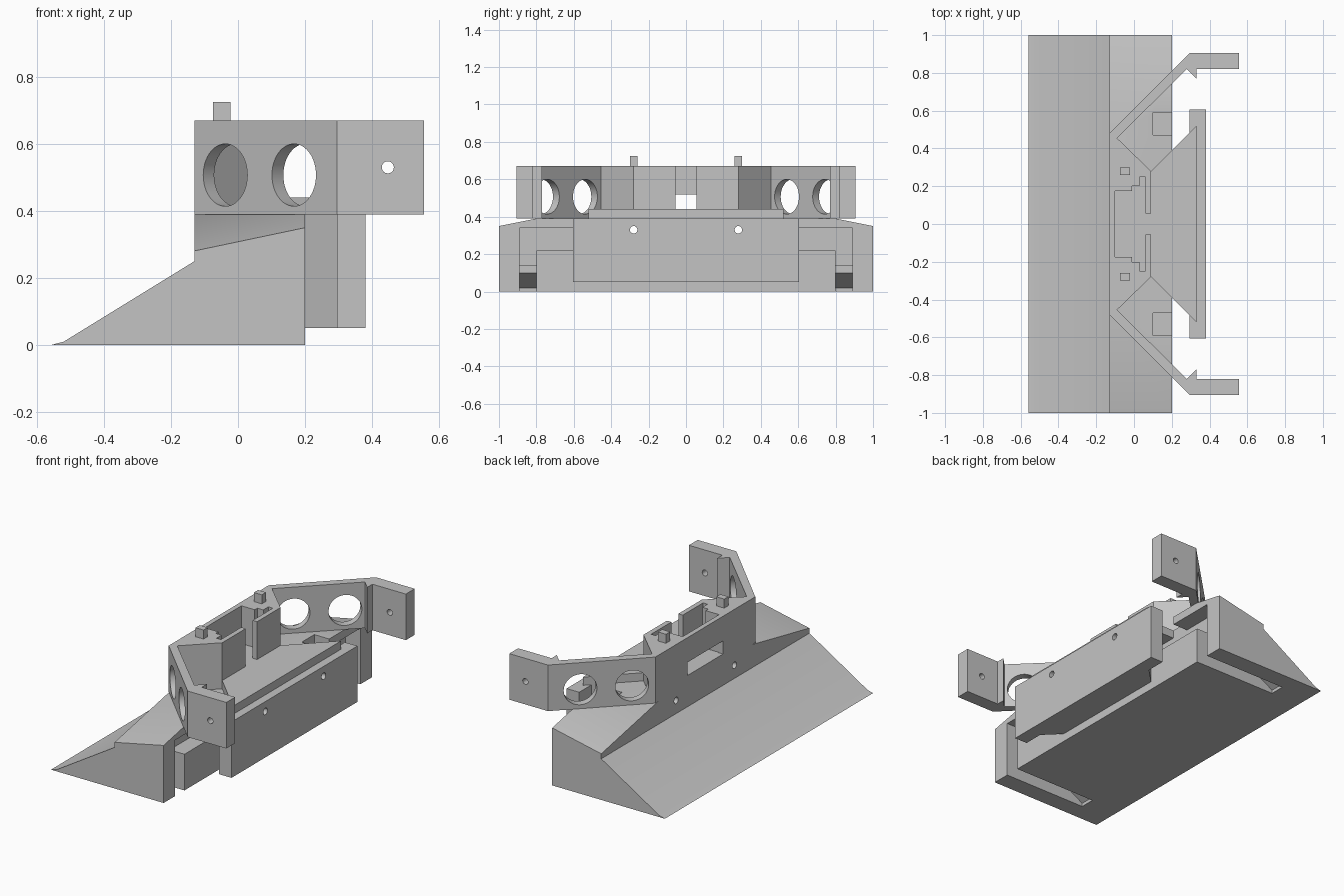
import bpy, bmesh
from math import radians
from mathutils import Vector, Matrix

old = bpy.data.objects.get("Cube")
if old:
    bpy.data.objects.remove(old, do_unlink=True)

GREY = (0.55, 0.55, 0.55, 1)
mat = bpy.data.materials.new("plain_grey")
mat.use_nodes = True
mat.diffuse_color = GREY
mat.node_tree.nodes["Principled BSDF"].inputs["Base Color"].default_value = GREY


def finish(name, bm):
    bmesh.ops.recalc_face_normals(bm, faces=bm.faces)
    me = bpy.data.meshes.new(name)
    bm.to_mesh(me)
    bm.free()
    me.materials.append(mat)
    ob = bpy.data.objects.new(name, me)
    bpy.context.collection.objects.link(ob)
    return ob


def prism_mesh(points, axis, lo, hi):
    """Extrude an (x, y) outline along z, or an (x, z) outline along y."""
    bm = bmesh.new()
    place = (lambda a, b: (a, b, lo)) if axis == "z" else (lambda a, b: (a, lo, b))
    face = bm.faces.new([bm.verts.new(place(a, b)) for a, b in points])
    new = bmesh.ops.extrude_face_region(bm, geom=[face])["geom"]
    step = Vector((0, 0, hi - lo)) if axis == "z" else Vector((0, hi - lo, 0))
    bmesh.ops.translate(bm, vec=step, verts=[v for v in new if isinstance(v, bmesh.types.BMVert)])
    return bm


def prism(name, points, axis, lo, hi):
    return finish(name, prism_mesh(points, axis, lo, hi))


def box(name, x, y, z):
    return prism(name, [(x[0], y[0]), (x[1], y[0]), (x[1], y[1]), (x[0], y[1])], "z", *z)


def rod(name, centre, direction, radius, length, sides=48):
    bm = bmesh.new()
    turn = Vector(direction).to_track_quat("Z", "Y").to_matrix().to_4x4()
    bmesh.ops.create_cone(bm, cap_ends=True, segments=sides, radius1=radius, radius2=radius,
                          depth=length, matrix=Matrix.Translation(centre) @ turn)
    return finish(name, bm)


def mirrored(half):
    return half + [(x, -y) for x, y in reversed(half)]


def cut(target, cutters):
    for c in cutters:
        mod = target.modifiers.new("cut", "BOOLEAN")
        mod.operation, mod.solver, mod.object = "DIFFERENCE", "EXACT", c
        bpy.context.view_layer.objects.active = target
        bpy.ops.object.modifier_apply(modifier=mod.name)


helpers = []


def helper(ob):
    ob.hide_render = True
    helpers.append(ob)
    return ob


# Wedge base with its top shoulders sloping down to both ends
bm = prism_mesh([(-.558, 0), (-.52, .01), (-.13, .25), (-.13, .39), (.2, .39), (.2, 0)], "y", -1, 1)
for s in (-1, 1):
    res = bmesh.ops.bisect_plane(bm, geom=bm.verts[:] + bm.edges[:] + bm.faces[:],
                                 plane_co=(.2, s, .35), plane_no=(-.21, .2 * s, 1), clear_outer=True)
    bmesh.ops.holes_fill(bm, edges=[e for e in bm.edges if e.is_boundary])
wedge_base = finish("wedge_base", bm)

# Rear pocket, narrow side slots and roof notches
base_cuts = [helper(box("pocket_cutter", (.1, .3), (-.85, .85), (.22, .34)))]
slot = [(.3, -.1), (-.36, -.1), (-.36, .02), (-.22, .1), (-.22, .14), (.1, .14), (.1, .34), (.3, .34)]
for s in (-1, 1):
    lo, hi = sorted((s * .8, s * .89))
    base_cuts.append(helper(prism("slot_cutter", slot, "y", lo, hi)))
    lo, hi = sorted((s * .47, s * .59))
    base_cuts.append(helper(box("notch_cutter", (.1, .21), (lo, hi), (.3, .5))))

# Screw holes running through the whole body
screws = [helper(rod("screw_cutter", (.1, s * .28, .33), (1, 0, 0), .02, 1, 24)) for s in (-1, 1)]
cut(wedge_base, base_cuts + screws)

# Flared core and rear plate
core = prism("flared_core", mirrored([(.09, .28), (.33, .52)]), "z", .05, .44)
plate = box("rear_plate", (.295, .38), (-.605, .605), (.05, .39))
for ob in (core, plate):
    cut(ob, screws)

# Upper frame: centre block, angled arms, mounting tabs with small hooks
frame = prism("upper_frame", mirrored([
    (.09, .28), (-.09, .455), (.28, .82), (.33, .77), (.33, .82),
    (.555, .82), (.555, .905), (.295, .905), (-.13, .48)]), "z", .39, .67)
frame_cuts = [
    box("bay_cutter", (-.1, .06), (-.175, .175), (.44, .8)),
    box("bay_step_cutter", (-.01, .06), (-.2, .2), (.44, .8)),
    box("bay_groove_cutter", (.03, .06), (-.25, .25), (.44, .8)),
    box("bay_gap_cutter", (.05, .2), (-.055, .055), (.44, .8)),
    box("window_cutter", (-.2, -.05), (-.17, .17), (.44, .52))]
for s in (-1, 1):
    for x in (-.038, .167):
        frame_cuts.append(rod("arm_hole_cutter", (x + .02, s * (x + .59), .507),
                              (-1, s, 0), .093, .16))
    frame_cuts.append(rod("tab_hole_cutter", (.447, s * .86, .53), (0, 1, 0), .018, .3, 24))
cut(frame, [helper(c) for c in frame_cuts])

# Locating pegs on top of the frame
for s, side in ((-1, "right"), (1, "left")):
    lo, hi = sorted((s * .26, s * .3))
    box(side + "_peg", (-.075, -.022), (lo, hi), (.66, .725))

for ob in helpers:
    bpy.data.objects.remove(ob, do_unlink=True)

# Smooth the round holes and keep the flat faces crisp
bpy.ops.object.select_all(action="DESELECT")
for ob in (wedge_base, core, plate, frame):
    ob.select_set(True)
bpy.context.view_layer.objects.active = frame
bpy.ops.object.shade_smooth_by_angle(angle=radians(30))
